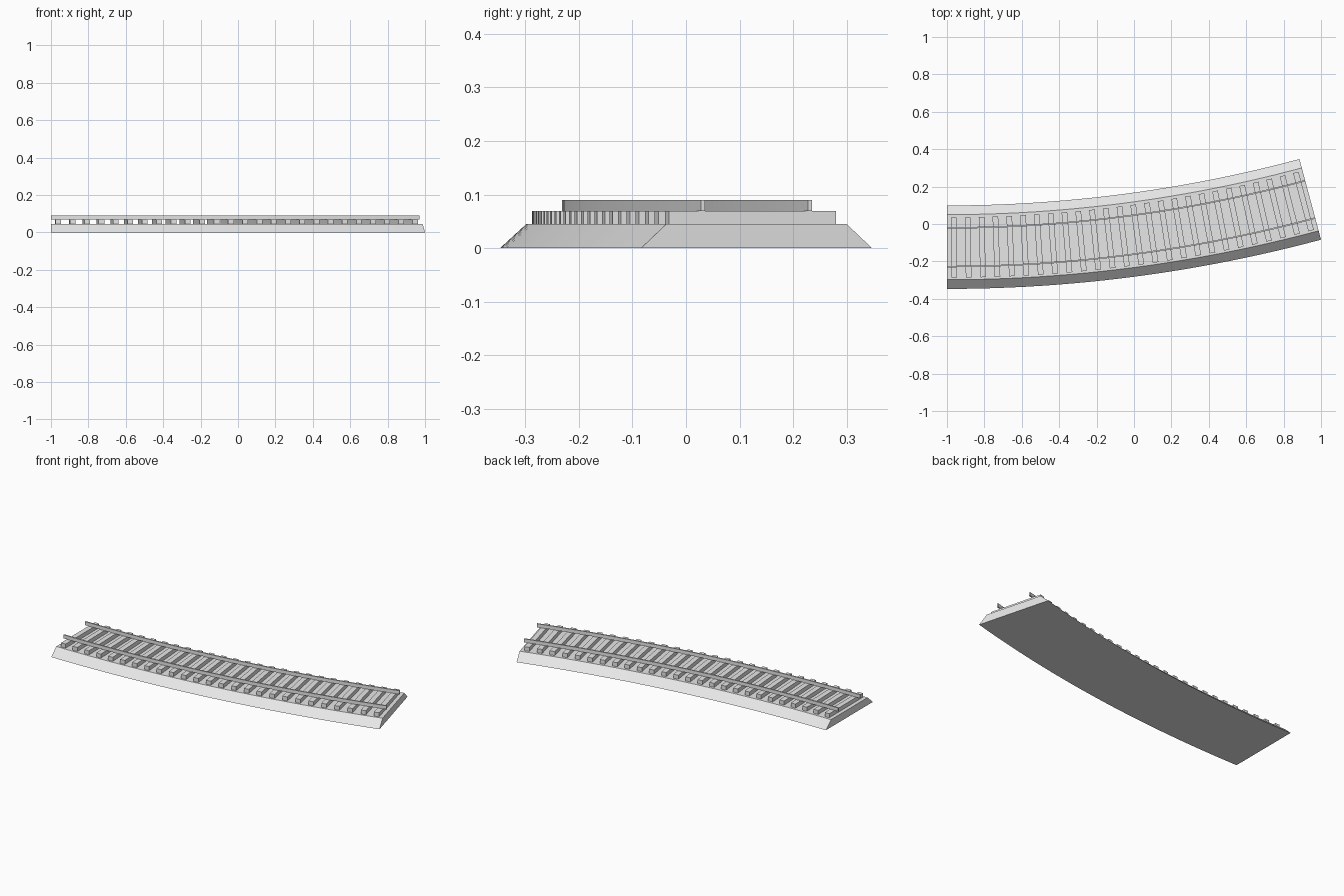
import bpy, bmesh
from math import sin, cos, radians

cube = bpy.data.objects.get("Cube")
if cube:
    bpy.data.objects.remove(cube, do_unlink=True)

# Curve layout: the track sweeps about a far centre on the +y side
CENTRE_X, CENTRE_Y = -1.0, 7.38
ARC = radians(15)
MID = 7.504            # radius of the track centre line
SEGMENTS = 24
SLEEPERS = 26
BED_TOP, SLEEPER_TOP, RAIL_TOP = 0.045, 0.069, 0.09

grey = bpy.data.materials.new("plain_grey")
grey.use_nodes = True
colour = (0.8, 0.8, 0.8, 1)
grey.diffuse_color = colour
grey.node_tree.nodes["Principled BSDF"].inputs["Base Color"].default_value = colour


def on_arc(offset, angle, z, along=0.0):
    """Point at a sideways offset from the centre line, shifted along the track."""
    r = MID + offset
    return (CENTRE_X + r * sin(angle) + along * cos(angle),
            CENTRE_Y - r * cos(angle) + along * sin(angle), z)


def loft(bm, rings):
    """Join matching rings of points into a closed solid."""
    rings = [[bm.verts.new(p) for p in ring] for ring in rings]
    n = len(rings[0])
    for a, b in zip(rings, rings[1:]):
        for i in range(n):
            j = (i + 1) % n
            bm.faces.new((a[i], a[j], b[j], b[i]))
    bm.faces.new(rings[0])
    bm.faces.new(rings[-1])


def finish(bm, name):
    bmesh.ops.recalc_face_normals(bm, faces=bm.faces)
    mesh = bpy.data.meshes.new(name)
    bm.to_mesh(mesh)
    bm.free()
    mesh.materials.append(grey)
    obj = bpy.data.objects.new(name, mesh)
    bpy.context.collection.objects.link(obj)


def sweep(name, profile):
    """Sweep a cross-section of (offset, height) along the whole arc."""
    bm = bmesh.new()
    angles = [ARC * i / SEGMENTS for i in range(SEGMENTS + 1)]
    loft(bm, [[on_arc(o, a, z) for o, z in profile] for a in angles])
    finish(bm, name)


def box_profile(centre, half, low, high):
    return [(centre - half, low), (centre + half, low),
            (centre + half, high), (centre - half, high)]


# Ballast bed with sloping shoulders
sweep("ballast_bed", [(-0.223, 0), (0.223, 0), (0.174, BED_TOP), (-0.174, BED_TOP)])

# Pair of rails
for name, side in (("left_rail", -1), ("right_rail", 1)):
    sweep(name, box_profile(side * 0.1035, 0.004, SLEEPER_TOP, RAIL_TOP))

# Evenly spaced straight sleepers
bm = bmesh.new()
for i in range(SLEEPERS):
    angle = ARC * (i + 0.5) / SLEEPERS
    section = box_profile(0.002, 0.161, BED_TOP, SLEEPER_TOP)
    loft(bm, [[on_arc(o, angle, z, s) for o, z in section] for s in (-0.015, 0.015)])
finish(bm, "sleepers")
